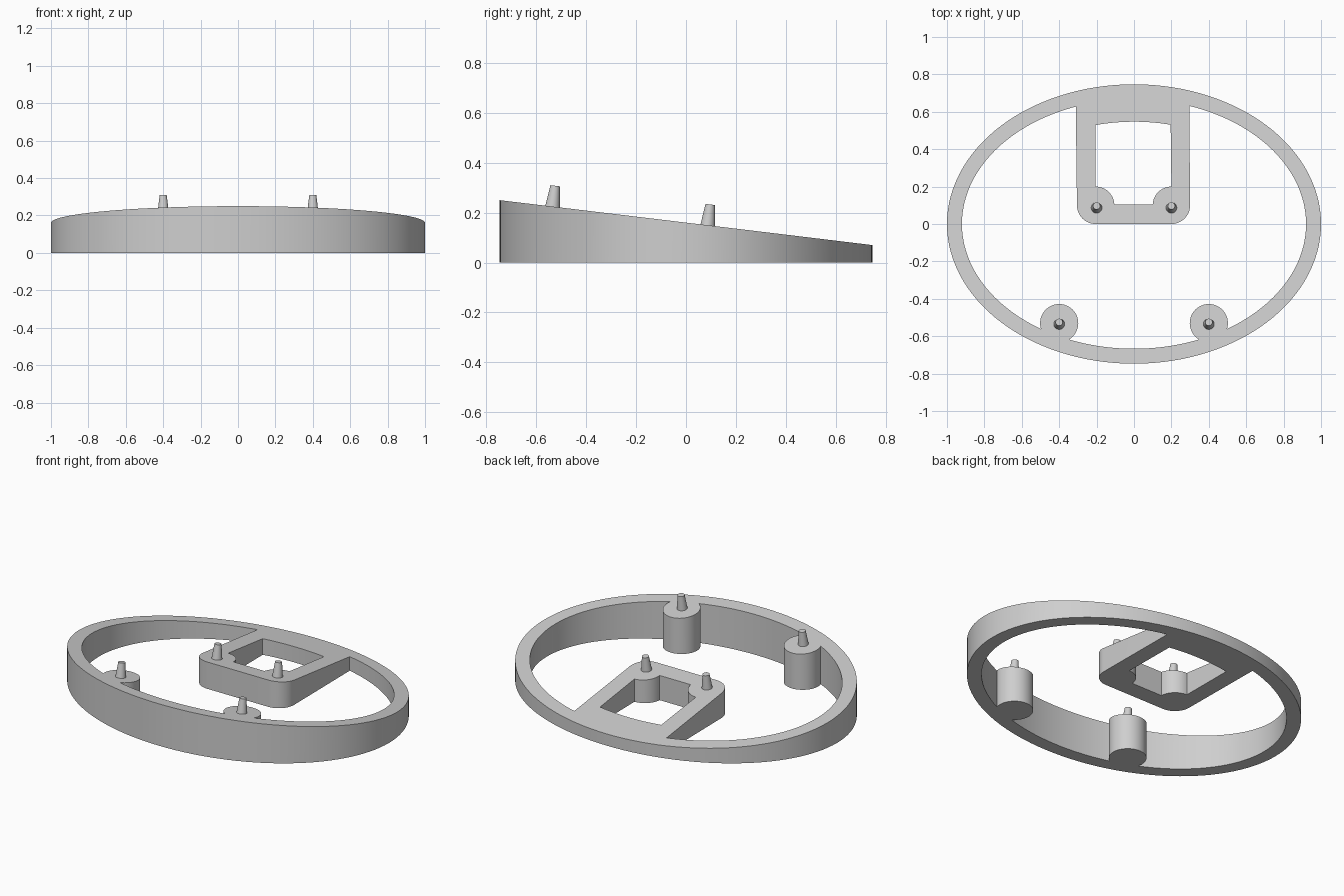
import bpy, bmesh
from math import sin, cos, radians
from mathutils import Vector

if "Cube" in bpy.data.objects:
    bpy.data.objects.remove(bpy.data.objects["Cube"], do_unlink=True)

HALF_Y = 0.747
FRONT_Z, BACK_Z = 0.25, 0.07
SLOPE = (BACK_Z - FRONT_Z) / (2 * HALF_Y)
NORMAL = Vector((0, -SLOPE, 1)).normalized()

grey = bpy.data.materials.new("plain grey")
grey.use_nodes = True
grey.diffuse_color = (0.62, 0.62, 0.62, 1)
grey.node_tree.nodes["Principled BSDF"].inputs["Base Color"].default_value = grey.diffuse_color


def top_z(y):
    return FRONT_Z + SLOPE * (y + HALF_Y)


def finish(name, bm):
    bm.normal_update()
    bmesh.ops.recalc_face_normals(bm, faces=bm.faces)
    mesh = bpy.data.meshes.new(name)
    bm.to_mesh(mesh)
    bm.free()
    mesh.materials.append(grey)
    obj = bpy.data.objects.new(name, mesh)
    bpy.context.collection.objects.link(obj)
    return obj


def arc(cx, cy, rx, ry, start, end, steps):
    angles = [radians(start + (end - start) * i / steps) for i in range(steps + 1)]
    return [(cx + rx * cos(a), cy + ry * sin(a)) for a in angles]


def ellipse(cx, cy, rx, ry, steps):
    return arc(cx, cy, rx, ry, 0, 360, steps)[:-1]


def prism(name, outline, low=0, high=1):
    bm = bmesh.new()
    bottom = [bm.verts.new((x, y, low)) for x, y in outline]
    top = [bm.verts.new((x, y, high)) for x, y in outline]
    bm.faces.new(bottom)
    bm.faces.new(top)
    for i in range(len(outline)):
        bm.faces.new((bottom[i - 1], bottom[i], top[i], top[i - 1]))
    return finish(name, bm)


def combine(target, other, operation):
    mod = target.modifiers.new("join", "BOOLEAN")
    mod.operation, mod.solver, mod.object = operation, "EXACT", other
    bpy.context.view_layer.objects.active = target
    bpy.ops.object.modifier_apply(modifier=mod.name)
    bpy.data.objects.remove(other, do_unlink=True)


def smooth(obj):
    bpy.ops.object.select_all(action="DESELECT")
    obj.select_set(True)
    bpy.context.view_layer.objects.active = obj
    bpy.ops.object.shade_smooth_by_angle(angle=radians(30))


# Oval ring
base = prism("wedge_base", ellipse(0, 0, 1, HALF_Y, 120))
combine(base, prism("ring_void", ellipse(0, 0, 0.92, 0.667, 120), -1, 2), "DIFFERENCE")

# Round front bosses merged into the ring
for side in (-1, 1):
    combine(base, prism("front_boss", ellipse(side * 0.4, -0.53, 0.102, 0.102, 48)), "UNION")

# Rear frame with rounded corners
frame = (arc(-0.205, 0.1, 0.1, 0.1, 180, 270, 12) + arc(0.2, 0.1, 0.1, 0.1, 270, 360, 12)
         + [(0.295, 0.69), (-0.312, 0.69)])
combine(base, prism("rear_frame", frame), "UNION")

# Window in the frame, leaving round posts at its front corners
window = (arc(0.2, 0.1, 0.1, 0.1, 177, 90, 12)
          + arc(0, 0, 0.81, 0.547, 76, 104.8, 14)
          + arc(-0.205, 0.1, 0.1, 0.1, 90, 3, 12))
combine(base, prism("frame_window", window, -1, 2), "DIFFERENCE")

# Lower the top to its slope, from the tall front to the thin back
for v in base.data.vertices:
    if v.co.z > 0.5:
        v.co.z = top_z(v.co.y)
base.data.update()
smooth(base)

# Tapered pegs standing square to the sloping top
for place, x, y in (("front", 0.4, -0.535), ("rear", 0.2, 0.087)):
    for label, side in (("right", -1), ("left", 1)):
        bm = bmesh.new()
        bmesh.ops.create_cone(bm, cap_ends=True, segments=32, radius1=0.03,
                              radius2=0.019, depth=0.092)
        peg = finish(f"{place}_{label}_peg", bm)
        peg.rotation_euler = NORMAL.to_track_quat("Z", "Y").to_euler()
        peg.location = Vector((side * x, y, top_z(y))) + NORMAL * 0.038
        smooth(peg)
